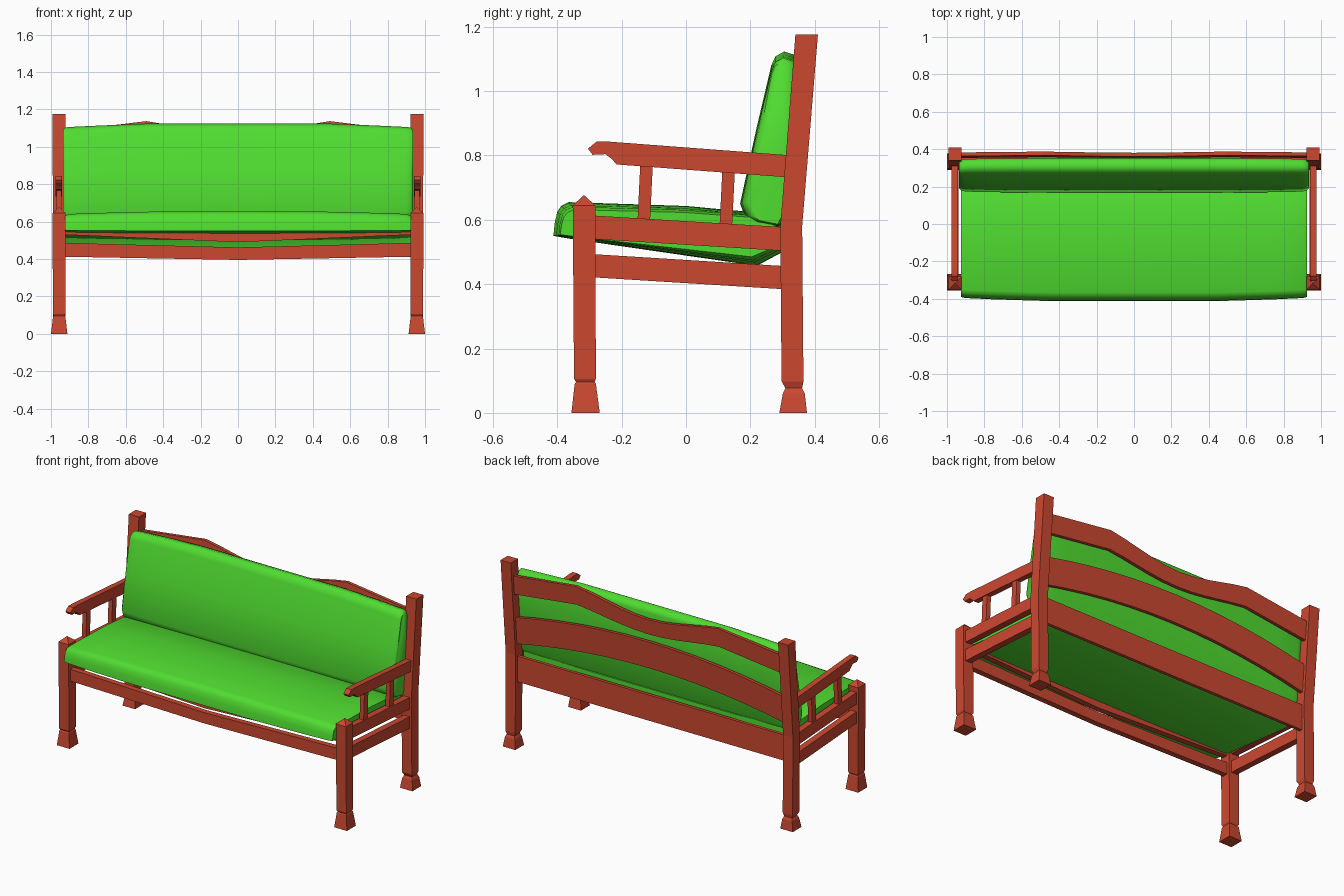
import bpy, bmesh, math

if "Cube" in bpy.data.objects:
    bpy.data.objects.remove(bpy.data.objects["Cube"])


def material(name, col):
    m = bpy.data.materials.new(name)
    m.diffuse_color = col
    m.use_nodes = True
    m.node_tree.nodes["Principled BSDF"].inputs["Base Color"].default_value = m.diffuse_color
    return m


WOOD = material("red_wood", (0.60, 0.065, 0.03, 1))
FABRIC = material("green_fabric", (0.08, 0.72, 0.03, 1))


def loft(name, rings, mat=WOOD, mirror=False, smooth=False):
    """Skin a list of closed rings, with capped ends."""
    bm = bmesh.new()
    vs = [[bm.verts.new(p) for p in r] for r in rings]
    n = len(rings[0])
    for a, b in zip(vs, vs[1:]):
        for i in range(n):
            j = (i + 1) % n
            bm.faces.new((a[i], a[j], b[j], b[i]))
    bm.faces.new(vs[0])
    bm.faces.new(vs[-1])
    bmesh.ops.recalc_face_normals(bm, faces=bm.faces)
    me = bpy.data.meshes.new(name)
    bm.to_mesh(me)
    bm.free()
    ob = bpy.data.objects.new(name, me)
    bpy.context.collection.objects.link(ob)
    me.materials.append(mat)
    if mirror:
        ob.modifiers.new("mirror", 'MIRROR')
    if smooth:
        bpy.ops.object.select_all(action='DESELECT')
        ob.select_set(True)
        bpy.context.view_layer.objects.active = ob
        bpy.ops.object.shade_smooth_by_angle(angle=math.radians(50))
    return ob


def leg(name, levels):
    """Levels are (z, y centre, half width)."""
    loft(name, [[(0.956 + sx * h, y + sy * h, z)
                 for sx, sy in ((-1, -1), (1, -1), (1, 1), (-1, 1))]
                for z, y, h in levels], mirror=True)


def side_part(name, profile, x0, x1):
    """Extrude a (y, z) profile across x, mirrored to both sides."""
    loft(name, [[(x, y, z) for y, z in profile] for x in (x0, x1)], mirror=True)


def rail(name, stations, y_at, thick):
    """Plank running along x; stations are (x, z low, z high) for the right half."""
    full = [(-x, a, b) for x, a, b in reversed(stations) if x > 0] + stations
    t = thick / 2
    loft(name, [[(x, y_at(a) - t, a), (x, y_at(a) + t, a),
                 (x, y_at(b) + t, b), (x, y_at(b) - t, b)] for x, a, b in full])


def cushion(name, section, centre, stations):
    """Section scaled about its centre; stations are (x, y scale, z scale)."""
    full = [(-x, a, b) for x, a, b in reversed(stations) if x > 0] + stations
    cy, cz = centre
    loft(name, [[(x, cy + (y - cy) * a, cz + (z - cz) * b) for y, z in section]
                for x, a, b in full], FABRIC, smooth=True)


# Legs with flared feet
leg("front_leg", [(0, -0.312, 0.044), (0.09, -0.313, 0.033), (0.096, -0.313, 0.029),
                  (0.106, -0.314, 0.034), (0.645, -0.317, 0.035), (0.676, -0.317, 0.001)])
leg("back_leg", [(0, 0.333, 0.043), (0.06, 0.335, 0.034), (0.077, 0.335, 0.026),
                 (0.098, 0.331, 0.034), (0.58, 0.327, 0.034), (1.176, 0.375, 0.035)])

# Side rails, arm spindles and armrests
side_part("upper_side_rail", [(-0.30, 0.541), (0.31, 0.503), (0.31, 0.577), (-0.30, 0.614)], 0.937, 0.977)
side_part("lower_side_rail", [(-0.30, 0.422), (0.31, 0.384), (0.31, 0.456), (-0.30, 0.494)], 0.937, 0.977)
for y, z0, z1 in ((-0.131, 0.59, 0.775), (0.124, 0.575, 0.755)):
    side_part("arm_spindle", [(y - 0.02, z0), (y + 0.019, z0), (y + 0.028, z1), (y - 0.011, z1)], 0.943, 0.971)
side_part("armrest", [(0.33, 0.731), (-0.215, 0.772), (-0.232, 0.79), (-0.25, 0.804), (-0.29, 0.802),
                      (-0.305, 0.821), (-0.278, 0.843), (-0.24, 0.843), (0.33, 0.80)], 0.94, 0.976)

# Front rails, dipping at the middle
rail("upper_front_rail", [(0, 0.49, 0.565), (0.93, 0.53, 0.60)], lambda z: -0.317, 0.035)
rail("lower_front_rail", [(0, 0.395, 0.462), (0.93, 0.412, 0.486)], lambda z: -0.317, 0.035)


# Back planks, leaning with the back posts
def lean(z):
    return 0.332 + max(0, z - 0.58) * 0.081


rail("lower_back_plank", [(0, 0.41, 0.57), (0.94, 0.41, 0.57)], lean, 0.02)
arch = []
for i in range(7):
    x = 0.94 * i / 6
    up = 0.1 * (1 - (x / 0.94) ** 2)
    arch.append((x, 0.645 + up, 0.815 + up))
rail("middle_back_plank", arch, lean, 0.02)
crest = []
for i in range(6):
    x = 0.49 * i / 5
    k = (1 - math.cos(math.pi * 0.8 * i / 5)) / (1 - math.cos(math.pi * 0.8))
    crest.append((x, 0.965 + 0.055 * k, 1.06 + 0.077 * k))
rail("top_back_plank", crest + [(0.94, 0.965, 1.082)], lean, 0.02)

# Cushions
cushion("seat_cushion",
        [(-0.412, 0.55), (-0.408, 0.59), (-0.40, 0.625), (-0.387, 0.644), (-0.365, 0.655), (0.0, 0.643),
         (0.25, 0.62), (0.30, 0.585), (0.30, 0.50), (0.22, 0.457), (-0.36, 0.541)],
        (-0.055, 0.565),
        [(0, 1, 1), (0.45, 1, 0.98), (0.75, 0.975, 0.90), (0.90, 0.955, 0.84), (0.925, 0.94, 0.74)])
cushion("back_cushion",
        [(0.29, 0.575), (0.215, 0.587), (0.185, 0.605), (0.168, 0.65), (0.218, 0.88), (0.265, 1.08),
         (0.278, 1.108), (0.305, 1.123), (0.34, 1.112), (0.352, 1.085), (0.326, 0.82), (0.305, 0.60)],
        (0.27, 0.72),
        [(0, 1, 1), (0.5, 1, 1), (0.75, 0.98, 0.975), (0.90, 0.95, 0.957), (0.925, 0.88, 0.95), (0.936, 0.76, 0.92)])
